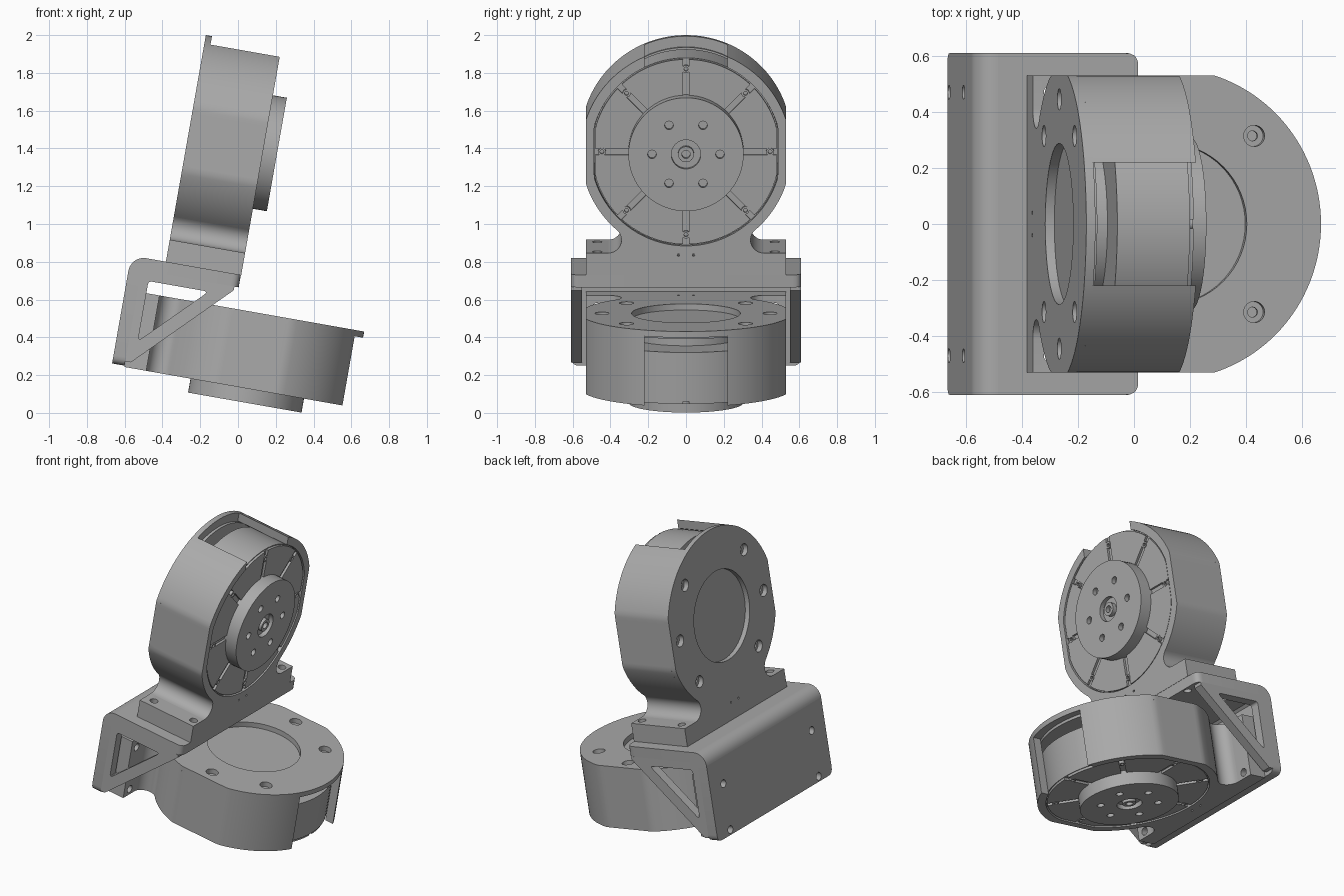
import bpy, bmesh, math
from mathutils import Matrix, Vector
from mathutils.geometry import tessellate_polygon

if "Cube" in bpy.data.objects:
    bpy.data.objects.remove(bpy.data.objects["Cube"])

grey = bpy.data.materials.new("machined grey")
grey.diffuse_color = (0.4, 0.4, 0.4, 1)
grey.use_nodes = True
grey.node_tree.nodes["Principled BSDF"].inputs["Base Color"].default_value = grey.diffuse_color


def prism(name, shapes, d0, d1, M):
    """Extrude flat shapes (each a list of loops, holes after the outline) from d0 to d1."""
    verts, faces = [], []
    for loops in shapes:
        flat = [p for loop in loops for p in loop]
        base, n = len(verts), len(flat)
        verts += [M @ Vector((x, y, d)) for d in (d0, d1) for x, y in flat]
        for t in tessellate_polygon([[Vector((x, y, 0)) for x, y in lp] for lp in loops]):
            faces.append([base + i for i in t])
            faces.append([base + n + i for i in reversed(t)])
        k = base
        for loop in loops:
            m = len(loop)
            for i in range(m):
                j = (i + 1) % m
                faces.append([k + i, k + j, k + n + j, k + n + i])
            k += m
    me = bpy.data.meshes.new(name)
    me.from_pydata(verts, [], faces)
    bm = bmesh.new()
    bm.from_mesh(me)
    bmesh.ops.recalc_face_normals(bm, faces=bm.faces)
    bm.to_mesh(me)
    bm.free()
    me.materials.append(grey)
    ob = bpy.data.objects.new(name, me)
    bpy.context.collection.objects.link(ob)
    bpy.ops.object.select_all(action='DESELECT')
    ob.select_set(True)
    bpy.context.view_layer.objects.active = ob
    bpy.ops.object.shade_smooth_by_angle(angle=math.radians(30))
    return ob


def arc(cx, cy, r, a0, a1, n, clip=9):
    pts = []
    for i in range(n + 1):
        a = math.radians(a0 + (a1 - a0) * i / n)
        pts.append((max(-clip, min(clip, cx + r * math.cos(a))), cy + r * math.sin(a)))
    return pts


def circle(cx, cy, r, n=24, clip=9):
    return arc(cx, cy, r, 0, 360, n, clip)[:-1]


def ring(r, angles):
    return [(r * math.cos(math.radians(a)), CT + r * math.sin(math.radians(a))) for a in angles]


def rounded(pts):
    """Polygon from (x, y, corner radius) points."""
    out = []
    for i, (x, y, r) in enumerate(pts):
        p = Vector((x, y))
        a = (Vector(pts[i - 1][:2]) - p).normalized()
        b = (Vector(pts[(i + 1) % len(pts)][:2]) - p).normalized()
        if r == 0:
            out.append((x, y))
            continue
        for k in range(6):
            t = k / 5
            q = p + a * r * (1 - t) ** 2 + b * r * t ** 2
            out.append((q.x, q.y))
    return out


def mirror(half):
    return half + [(-x, y) for x, y in reversed(half)]


# Frames: whole model is tilted 10 degrees; actuator frames are (width, height, depth)
T = Matrix.Rotation(math.radians(10), 4, 'Y')
UPPER = T @ Matrix(((0, 0, 1, -.515), (1, 0, 0, 0), (0, 1, 0, .722), (0, 0, 0, 1)))
LOWER = T @ Matrix(((0, 1, 0, -.635), (1, 0, 0, 0), (0, 0, -1, .54), (0, 0, 0, 1)))
SIDE = T @ Matrix(((1, 0, 0, 0), (0, 0, 1, 0), (0, 1, 0, 0), (0, 0, 0, 1)))
BACK = T @ Matrix(((0, 0, 1, 0), (0, 1, 0, 0), (1, 0, 0, 0), (0, 0, 0, 1)))
TAB = Matrix(((0, 1, 0, 0), (0, 0, 1, 0), (1, 0, 0, 0), (0, 0, 0, 1)))
CT, R, RI, W, FX, FT = .661, .557, .505, .53, .4116, .118


def actuator(tag, M):
    fillet = arc(FX, FT + .07, .07, 131.03, 270, 12)
    # back flange with centre bore and counterbored screw holes
    flange = mirror(arc(0, CT, R, 89.5, -48.9, 56, W) + fillet + [(W, FT), (W, 0)])
    bolts = ring(.445, (0, 45, 135, 180, 225, 315))
    pins = [circle(x, .107, .007, 8) for x in (-.04, .04)]
    prism(tag + "_flange", [[flange, circle(0, CT, .288, 64)] +
          [circle(x, y, .038) for x, y in bolts] + pins], 0, .033, M)
    prism(tag + "_back_cover", [[circle(0, CT, .5, 64, .485)] +
          [circle(x, y, .018, 16) for x, y in bolts]], .033, .05, M)
    # shell wall, open at the far end
    op = math.degrees(math.acos(.22 / R))
    oi = math.degrees(math.acos(.22 / RI))
    wall = mirror(arc(0, CT, R, op, -48.9, 48, W) + fillet + [(FX, 0)])
    wall += arc(0, CT, RI, 180 - oi, 360 + oi, 80, .487)
    prism(tag + "_shell", [[wall] + pins], .033, .405, M)
    # mounting tabs
    for s, side in ((1, "right"), (-1, "left")):
        tab = [(.033, s * FX), (.405, s * FX), (.405, s * W), (.033, s * W)]
        prism(f"{tag}_{side}_tab", [[tab] + [circle(d, s * .47, .025) for d in (.065, .365)]],
              0, FT, M @ TAB)
    # motor body, front sectors and screws
    prism(tag + "_motor_hub", [[circle(0, CT, .3, 48)]], .05, .122, M)
    prism(tag + "_motor", [[circle(0, CT, .503, 80, .485)]], .122, .385, M)
    sectors = []
    for k in range(8):
        o, i = (math.degrees(math.asin(.016 / r)) for r in (.497, .29))
        a = 45 * k
        sectors.append([arc(0, CT, .497, a + o, a + 45 - o, 10, .48) +
                        arc(0, CT, .29, a + 45 - i, a + i, 6)])
    prism(tag + "_front_sectors", sectors, .385, .4, M)
    prism(tag + "_front_screws", [[circle(x, y, .021, 16), circle(x, y, .011, 8)]
          for x, y in ring(.445, range(0, 360, 45))], .385, .403, M)
    # output disc
    prism(tag + "_disc_base", [[circle(0, CT, .305, 64)]], .385, .45, M)
    prism(tag + "_disc_face", [[circle(0, CT, .305, 64), circle(0, CT, .078, 32)] +
          [circle(x, y, .023, 16) for x, y in ring(.18, range(0, 360, 60))]], .45, .48, M)
    prism(tag + "_disc_collar", [[circle(0, CT, .042), circle(0, CT, .022, 16)]], .45, .478, M)


actuator("upper", UPPER)
actuator("lower", LOWER)


# Corner bracket: two plates joined by a rounded corner
def plate(name, inner, outer, holes, d0, d1, M):
    loop = rounded([(inner, -.61, 0), (outer, -.61, .045), (outer, .61, .045), (inner, .61, 0)])
    prism(name, [[loop] + [circle(u, s * .47, .025) for u in holes for s in (1, -1)]], d0, d1, M)


plate("bracket_top_plate", -.62, -.112, (-.45, -.15), .655, .722, T)
plate("bracket_back_plate", .64, .142, (.475, .175), -.702, -.635, BACK)
prism("bracket_corner", [[arc(-.62, .64, .082, 180, 90, 12) + [(-.62, .655), (-.635, .64)]]],
      -.61, .61, SIDE)

# Triangular side gussets with a window
gusset = [(-.635, .165), (-.605, .165), (-.135, .635), (-.135, .655), (-.62, .655), (-.635, .64)]
window = rounded([(-.588, .605, .02), (-.265, .605, .03), (-.588, .282, .03)])
for s, side in ((-1, "front"), (1, "rear")):
    prism(f"bracket_{side}_gusset", [[gusset, window]], s * .55, s * .61, SIDE)
